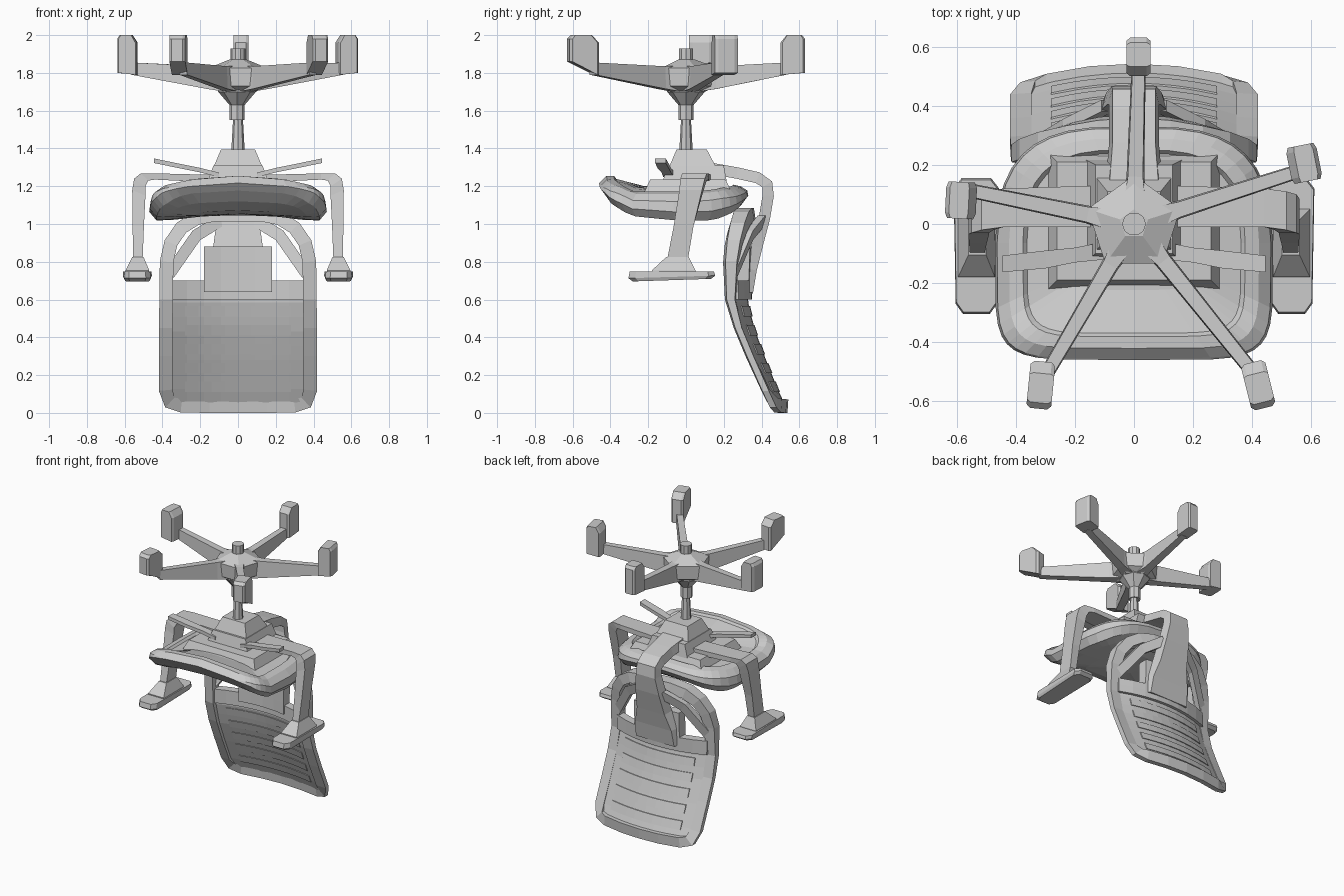
import bpy, bmesh, math
from mathutils import Vector

if "Cube" in bpy.data.objects:
    bpy.data.objects.remove(bpy.data.objects["Cube"])


def loft(name, rings, closed=False):
    """Skin a list of equal-length point rings, capping both ends unless closed."""
    bm = bmesh.new()
    vs = [[bm.verts.new(p) for p in r] for r in rings]
    n = len(vs[0])
    for i in range(len(vs) if closed else len(vs) - 1):
        a, b = vs[i], vs[(i + 1) % len(vs)]
        for j in range(n):
            bm.faces.new((a[j], a[(j + 1) % n], b[(j + 1) % n], b[j]))
    if not closed:
        bm.faces.new(vs[0])
        bm.faces.new(vs[-1])
    bmesh.ops.recalc_face_normals(bm, faces=bm.faces)
    me = bpy.data.meshes.new(name)
    bm.to_mesh(me)
    bm.free()
    ob = bpy.data.objects.new(name, me)
    bpy.context.collection.objects.link(ob)
    return ob


def interp(table, t):
    """Piecewise linear lookup."""
    if t <= table[0][0]:
        return table[0][1]
    for (a, va), (b, vb) in zip(table, table[1:]):
        if t <= b:
            return va + (vb - va) * (t - a) / (b - a)
    return table[-1][1]


def turned(name, profile, sides, x=0.0, rot=0.0):
    """Stack of regular polygons (radius, z)."""
    return loft(name, [[(x + r * math.cos(rot + math.tau * k / sides),
                         r * math.sin(rot + math.tau * k / sides), z)
                        for k in range(sides)] for r, z in profile])


def rect(x0, x1, y0, y1, z):
    return [(x0, y0, z), (x1, y0, z), (x1, y1, z), (x0, y1, z)]


# Star base: hub, stem and five legs with castors
turned("hub", [(0.10, 1.70), (0.16, 1.73), (0.165, 1.825), (0.05, 1.87)], 5, rot=math.pi / 2)
turned("hub_cap", [(0.04, 1.84), (0.04, 1.93)], 10)
turned("hub_collar", [(0.04, 1.55), (0.04, 1.63), (0.1, 1.70), (0.1, 1.72)], 8, x=-0.005)
turned("gas_stem", [(0.036, 1.38), (0.026, 1.56)], 8)

legs = [  # leg end, castor centre, castor direction
    ((0.015, 0.51), (0.015, 0.565), (0, 1)),
    ((0.53, 0.17), (0.575, 0.205), (1, 0.2)),
    ((-0.54, 0.11), (-0.585, 0.08), (-1, 0.05)),
    ((-0.28, -0.48), (-0.315, -0.545), (-0.1, -1)),
    ((0.385, -0.48), (0.42, -0.545), (0.25, -1))]
for i, (end, mid, way) in enumerate(legs):
    e = Vector((*end, 0))
    d = e.normalized()
    s = Vector((-d.y, d.x, 0))
    rings = []
    for r, w, z0, z1 in [(0.06, 0.045, 1.70, 1.84), (0.16, 0.03, 1.715, 1.835), (e.length + 0.02, 0.024, 1.79, 1.855)]:
        rings.append([d * r + s * (w * k) + Vector((0, 0, z))
                      for k, z in ((-1, z0), (1, z0), (0.85, z1), (-0.85, z1))])
    loft(f"base_leg_{i + 1}", rings)
    f = Vector((*way, 0)).normalized()
    side = Vector((-f.y, f.x, 0))
    h, wide = (0.052, 0.062) if i in (1, 2) else (0.065, 0.04) if i == 0 else (0.08, 0.042)
    low = 1.80 if i < 3 else 1.86
    prof = [(-h, 1.79), (h, low), (h, 1.98), (h * 0.75, 2.0), (-h * 0.5, 2.0), (-h, 1.96)]
    rings = []
    for w, k in [(-wide, 0.85), (-wide * 0.7, 1), (wide * 0.7, 1), (wide, 0.85)]:
        rings.append([Vector((*mid, 0)) + f * (a * k) + side * w + Vector((0, 0, z))
                      for a, z in prof])
    loft(f"castor_{i + 1}", rings)

# Seat cushion: stacked outline rings following the curved cushion
BOT = [(-0.46, 1.17), (-0.4, 1.09), (-0.3, 1.035), (-0.2, 1.01), (0.15, 1.0), (0.25, 1.03), (0.33, 1.08)]
TOP = [(-0.46, 1.22), (-0.43, 1.255), (-0.36, 1.255), (-0.28, 1.22), (0.2, 1.22), (0.33, 1.19)]


def seat_ring(s, v, n=36):
    ring = []
    for k in range(n):
        t = math.tau * k / n
        c, q = math.cos(t), math.sin(t)
        p = 2 / (6 if q < 0 else 3.2)
        x = 0.47 * math.copysign(abs(c) ** p, c) * s
        y = -0.065 + 0.395 * math.copysign(abs(q) ** p, q) * s
        x *= 1 - 0.2 * max(0, y)
        u = (x / 0.47) ** 2
        b = interp(BOT, y) + 0.045 * (1 - u)
        top = interp(TOP, y) - 0.075 * u
        ring.append((x, y, b + (top - b) * v))
    return ring


loft("seat_cushion", [seat_ring(s, v) for s, v in [
    (0.1, 0), (0.5, 0), (0.78, 0), (0.92, 0.05), (1, 0.42), (0.985, 0.8),
    (0.9, 1), (0.8, 1), (0.77, 0.88), (0.4, 0.88), (0.1, 0.88)]])

# Seat pan and tilt mechanism
loft("seat_pan", [rect(-0.29, 0.29, -0.22, 0.24, 1.17), rect(-0.26, 0.26, -0.19, 0.21, 1.235)])
loft("mechanism_lower", [rect(-0.17, 0.17, -0.13, 0.22, 1.2), rect(-0.13, 0.13, -0.1, 0.2, 1.31)])
loft("mechanism_upper", [rect(-0.13, 0.13, -0.09, 0.16, 1.3), rect(-0.09, 0.09, -0.05, 0.11, 1.395)])

for m, tag in ((1, "right"), (-1, "left")):
    # Adjustment lever
    rings = []
    for x, y, z, w in [(0.1, -0.09, 1.26, 0.03), (0.2, -0.105, 1.285, 0.025), (0.3, -0.12, 1.305, 0.03), (0.445, -0.135, 1.335, 0.028)]:
        rings.append([(m * x, y - w, z - 0.012), (m * x, y + w, z - 0.012),
                      (m * x, y + w, z + 0.012), (m * x, y - w, z + 0.012)])
    loft(f"lever_{tag}", rings)

    # Armrest support: bar out from the seat, bend, slanted upright
    rings = []
    for xi, zi, xo, zo, y0, y1 in [
            (0.12, 1.22, 0.12, 1.26, -0.01, 0.13), (0.44, 1.235, 0.44, 1.268, -0.01, 0.12),
            (0.475, 1.23, 0.515, 1.268, -0.02, 0.11), (0.49, 1.20, 0.55, 1.24, -0.03, 0.10),
            (0.49, 1.15, 0.56, 1.18, -0.035, 0.085), (0.498, 0.99, 0.558, 0.99, -0.065, 0.04),
            (0.505, 0.81, 0.555, 0.81, -0.1, 0.01)]:
        rings.append([(m * xi, y0, zi), (m * xi, y1, zi), (m * xo, y1, zo), (m * xo, y0, zo)])
    loft(f"arm_support_{tag}", rings)
    loft(f"arm_pad_mount_{tag}", [rect(m * 0.50, m * 0.56, -0.105, 0.015, 0.825),
                                  rect(m * 0.47, m * 0.595, -0.18, 0.05, 0.755),
                                  rect(m * 0.47, m * 0.595, -0.18, 0.05, 0.735)])
    # Armrest pad with rounded plan
    plan = [(-0.07, -0.27), (-0.045, -0.305), (0.045, -0.305), (0.07, -0.27),
            (0.077, 0.12), (0.05, 0.155), (-0.05, 0.155), (-0.077, 0.12)]
    rings = []
    for k, z in [(0.9, 0.703), (1, 0.72), (0.97, 0.748)]:
        rings.append([(m * (0.533 + x * k), -0.07 + (y + 0.07) * k, z + 0.03 * (y + 0.07) * (z < 0.74))
                      for x, y in plan])
    loft(f"arm_pad_{tag}", rings)

# Backrest surface: lean by height, wrapped forward at the sides
LEAN = [(0, 0.535), (0.1, 0.485), (0.3, 0.405), (0.45, 0.35), (0.6, 0.315),
        (0.8, 0.32), (0.95, 0.325), (1.07, 0.31)]


def back_y(x, z):
    return interp(LEAN, z) - (0.06 + 0.04 * min(1, z / 0.7)) * (x / 0.41) ** 2


def back_sheet(name, half_w, z0, z1, off, thick, nz=8, nx=8):
    """Curved slab lying on the backrest surface."""
    rings = []
    for i in range(nz + 1):
        z = z0 + (z1 - z0) * i / nz
        xs = [half_w * (2 * j / nx - 1) for j in range(nx + 1)]
        front = [(x, back_y(x, z) + off - thick / 2, z) for x in xs]
        rear = [(x, back_y(x, z) + off + thick / 2, z) for x in reversed(xs)]
        rings.append(front + rear)
    return loft(name, rings)


# Backrest frame: closed rounded loop, deeper towards the top
half = [(0.15, 0.036), (0.3, 0.038), (0.36, 0.055), (0.383, 0.12), (0.383, 0.3), (0.383, 0.45),
        (0.38, 0.6), (0.378, 0.8), (0.355, 0.9), (0.3, 0.98), (0.22, 1.03), (0.12, 1.05)]
path = [(0, 0.036)] + half + [(0, 1.05)] + [(-x, z) for x, z in reversed(half)]
rings = []
for i, (x, z) in enumerate(path):
    a, b = path[i - 1], path[(i + 1) % len(path)]
    d = Vector((b[0] - a[0], b[1] - a[1])).normalized()
    nx, nz = d.y * 0.036, -d.x * 0.036
    y, t = back_y(x, z), 0.025 + 0.06 * max(0, z - 0.5)
    rings.append([(x + nx, y - t * 0.6, z + nz), (x + nx, y + t * 0.8, z + nz),
                  (x - nx, y + t, z - nz), (x - nx, y - t * 0.9, z - nz)])
loft("back_frame", rings, closed=True)

# Backrest panel, slats and lumbar pad
back_sheet("back_panel", 0.36, 0.05, 0.66, 0, 0.022)
for i in range(5):
    z = 0.11 + 0.1 * i
    back_sheet(f"back_slat_{i + 1}", 0.28, z, z + 0.055, 0.0, 0.034, 1)
back_sheet("back_cross_bar", 0.36, 0.6, 0.7, 0.005, 0.06, 2)
back_sheet("lumbar_pad", 0.18, 0.64, 0.88, 0.0, 0.07, 3, 4)

# Spine: curved arm from the mechanism down to the backrest
spine = [(0.1, 1.3, 0.10), (0.27, 1.27, 0.085), (0.38, 1.245, 0.085), (0.43, 1.21, 0.085),
         (0.435, 1.15, 0.09), (0.415, 1.03, 0.11), (0.375, 0.88, 0.13), (0.345, 0.76, 0.17), (0.325, 0.64, 0.18)]
rings = []
for i, (y, z, w) in enumerate(spine):
    a, b = spine[max(i - 1, 0)], spine[min(i + 1, len(spine) - 1)]
    d = Vector((b[0] - a[0], b[1] - a[1])).normalized()
    ny, nz = -d.y * 0.03, d.x * 0.03
    rings.append([(-w, y - ny, z - nz), (w, y - ny, z - nz),
                  (w * 0.85, y + ny, z + nz), (-w * 0.85, y + ny, z + nz)])
loft("back_spine", rings)

# Diagonal braces from the spine out to the frame
for m, tag in ((1, "right"), (-1, "left")):
    rings = []
    for x, y, z in [(0.09, 0.4, 1.02), (0.22, 0.335, 0.94), (0.36, 0.25, 0.74)]:
        rings.append([(m * (x - 0.02), y - 0.02, z - 0.025), (m * (x + 0.02), y - 0.02, z + 0.025),
                      (m * (x + 0.02), y + 0.02, z + 0.025), (m * (x - 0.02), y + 0.02, z - 0.025)])
    loft(f"back_brace_{tag}", rings)
